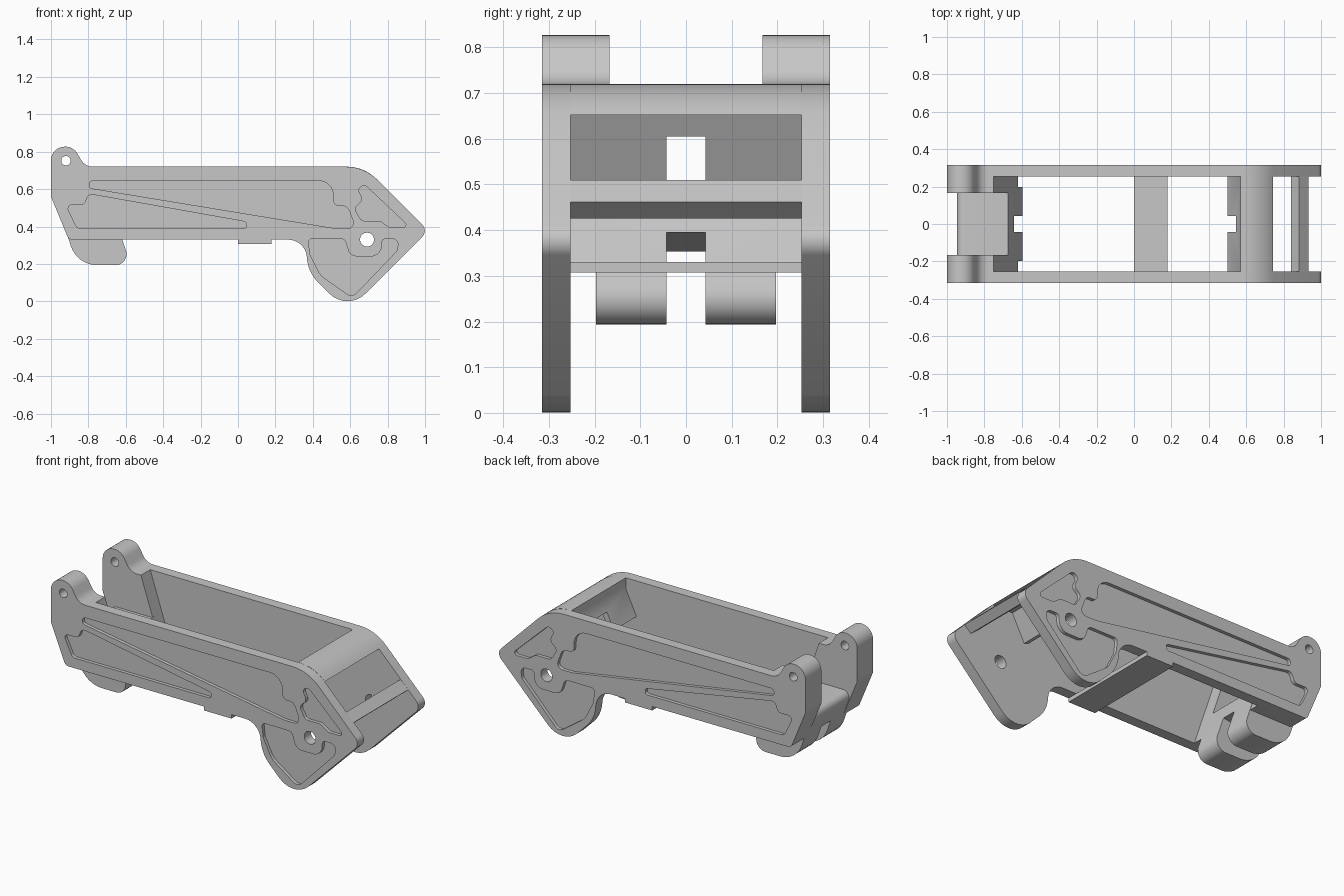
import bpy
import bmesh
from math import radians, tan
from mathutils import Vector

if "Cube" in bpy.data.objects:
    bpy.data.objects.remove(bpy.data.objects["Cube"])

grey = bpy.data.materials.new("light_grey")
grey.use_nodes = True
grey.diffuse_color = (0.57, 0.57, 0.57, 1)
grey.node_tree.nodes["Principled BSDF"].inputs["Base Color"].default_value = grey.diffuse_color

OUTER, INNER, EAR = 0.315, 0.253, 0.167   # distances of the plate faces from the middle
POCKET_DEPTH = 0.02
SLOT = 0.043


def rounded(corners, steps=8):
    """Fillet each (x, z, radius) corner; a missing radius keeps it sharp."""
    points = [Vector(c[:2]) for c in corners]
    count = len(points)
    to_prev = [points[i - 1] - points[i] for i in range(count)]
    to_next = [points[(i + 1) % count] - points[i] for i in range(count)]
    halves = [to_prev[i].angle(to_next[i]) / 2 for i in range(count)]
    wanted = [(c[2] if len(c) > 2 else 0) / tan(h) for c, h in zip(corners, halves)]
    # neighbouring fillets share the edge between them
    fit = [min(1, 0.97 * to_next[i].length / max(wanted[i] + wanted[(i + 1) % count], 1e-6))
           for i in range(count)]
    path = []
    for i, here in enumerate(points):
        reach = wanted[i] * min(fit[i], fit[i - 1])
        if reach == 0:
            path.append(here)
            continue
        radius = reach * tan(halves[i])
        a, b = to_prev[i].normalized(), to_next[i].normalized()
        middle = here + (a + b).normalized() * (reach ** 2 + radius ** 2) ** 0.5
        start = (here + a * reach - middle).normalized()
        end = (here + b * reach - middle).normalized()
        for s in range(steps + 1):
            path.append(middle + start.slerp(end, s / steps).normalized() * radius)
    return path


def prism(name, corners, y0, y1):
    """Extrude a side profile from y0 to y1."""
    bm = bmesh.new()
    face = bm.faces.new([bm.verts.new((p.x, y0, p.y)) for p in rounded(corners)])
    ext = bmesh.ops.extrude_face_region(bm, geom=[face], use_keep_orig=True)
    verts = [v for v in ext["geom"] if isinstance(v, bmesh.types.BMVert)]
    bmesh.ops.translate(bm, verts=verts, vec=(0, y1 - y0, 0))
    bmesh.ops.recalc_face_normals(bm, faces=bm.faces)
    mesh = bpy.data.meshes.new(name)
    bm.to_mesh(mesh)
    bm.free()
    mesh.materials.append(grey)
    obj = bpy.data.objects.new(name, mesh)
    bpy.context.collection.objects.link(obj)
    return obj


def hole(x, z, r):
    """Round cutter made from a fully filleted square."""
    square = [(x - r, z - r, r), (x + r, z - r, r), (x + r, z + r, r), (x - r, z + r, r)]
    return prism("hole_cutter", square, -1, 1)


def finish(obj, cutters=(), mirror=False):
    """Cut, mirror to the other side, and shade."""
    for cutter in cutters:
        cutter.hide_render = True
        mod = obj.modifiers.new("cut", "BOOLEAN")
        mod.operation = "DIFFERENCE"
        mod.solver = "EXACT"
        mod.object = cutter
    if mirror:
        mod = obj.modifiers.new("other_side", "MIRROR")
        mod.use_axis = (False, True, False)
        mod.use_mirror_merge = False
    bpy.context.view_layer.update()
    graph = bpy.context.evaluated_depsgraph_get()
    mesh = bpy.data.meshes.new_from_object(obj.evaluated_get(graph))
    obj.modifiers.clear()
    obj.data = mesh
    for cutter in cutters:
        bpy.data.objects.remove(cutter)
    bpy.ops.object.select_all(action="DESELECT")
    obj.select_set(True)
    bpy.context.view_layer.objects.active = obj
    bpy.ops.object.shade_smooth_by_angle(angle=radians(30))


# Shared rear outline with the ear lobe
ear_edge = [(-.905, .33, .03), (-1, .56, .03), (-1, .827, .075),
            (-.88, .827, .075), (-.818, .72, .07)]

# Side plates
plate = prism("side_plates", ear_edge + [
    (.675, .72, .24), (1.0175, .3775, .045), (.585, -.055, .135),
    (.375, .155, .2), (.36, .33, .1)], -OUTER, -INNER)

pockets = [
    # long upper taper
    [(-.80, .645, .02), (.51, .645, .08), (.51, .51, .03), (.585, .51, .04),
     (.63, .39, .03), (.52, .39), (-.79, .605, .015)],
    # lower rear taper
    [(-.80, .575, .03), (.045, .425, .015), (.045, .39, .015), (-.86, .39, .03),
     (-.92, .515, .02), (-.82, .515, .03)],
    # small upper front
    [(.66, .64, .03), (.92, .395, .015), (.81, .395, .02), (.76, .43, .03),
     (.66, .43, .03), (.62, .5, .03), (.67, .54, .03), (.645, .59, .02)],
    # lower front
    [(.375, .335, .02), (.57, .335, .03), (.6, .24, .05), (.77, .24, .06),
     (.77, .335, .02), (.86, .335, .03), (.85, .27, .03), (.61, .02, .04),
     (.44, .14, .1), (.385, .25, .04)],
]
cutters = [prism("pocket_cutter", p, -1, -OUTER + POCKET_DEPTH) for p in pockets]
finish(plate, cutters + [hole(-.92, .752, .025), hole(.69, .33, .037)], mirror=True)

# Thick inner blocks behind the ears
block = prism("ear_blocks", ear_edge + [(-.75, .72), (-.62, .33)], -INNER, -EAR)
finish(block, [hole(-.92, .752, .025)], mirror=True)

# Slotted lug between the ears
lug = prism("rear_lug", [(-.673, .49), (-.965, .49, .04), (-.905, .33),
                         (-.86, .193, .15), (-.572, .193, .06)], -.197, .197)
slot = prism("slot_cutter", [(-1.1, .1), (-.5, .1), (-.5, .417), (-1.1, .325)], -SLOT, SLOT)
finish(lug, [slot])

# Front cap with the slanted, notched bulkhead below it
cap = prism("front_cap", [(.57, .72), (.675, .72, .24), (.743, .652), (.61, .652),
                          (.53, .50), (.50, .51), (.57, .655)], -INNER, INNER)
notch = prism("notch_cutter", [(.4, .4), (.7, .4), (.7, .605), (.4, .605)], -SLOT, SLOT)
finish(cap, [notch])

# Slanted crossbar near the front tip
finish(prism("front_crossbar", [(.84, .465), (.883, .51), (.933, .462), (.89, .425)],
             -INNER, INNER))

# Thin strap across the underside
finish(prism("bottom_strap", [(0, .307), (.178, .307), (.178, .33), (0, .33)],
             -OUTER, OUTER))
